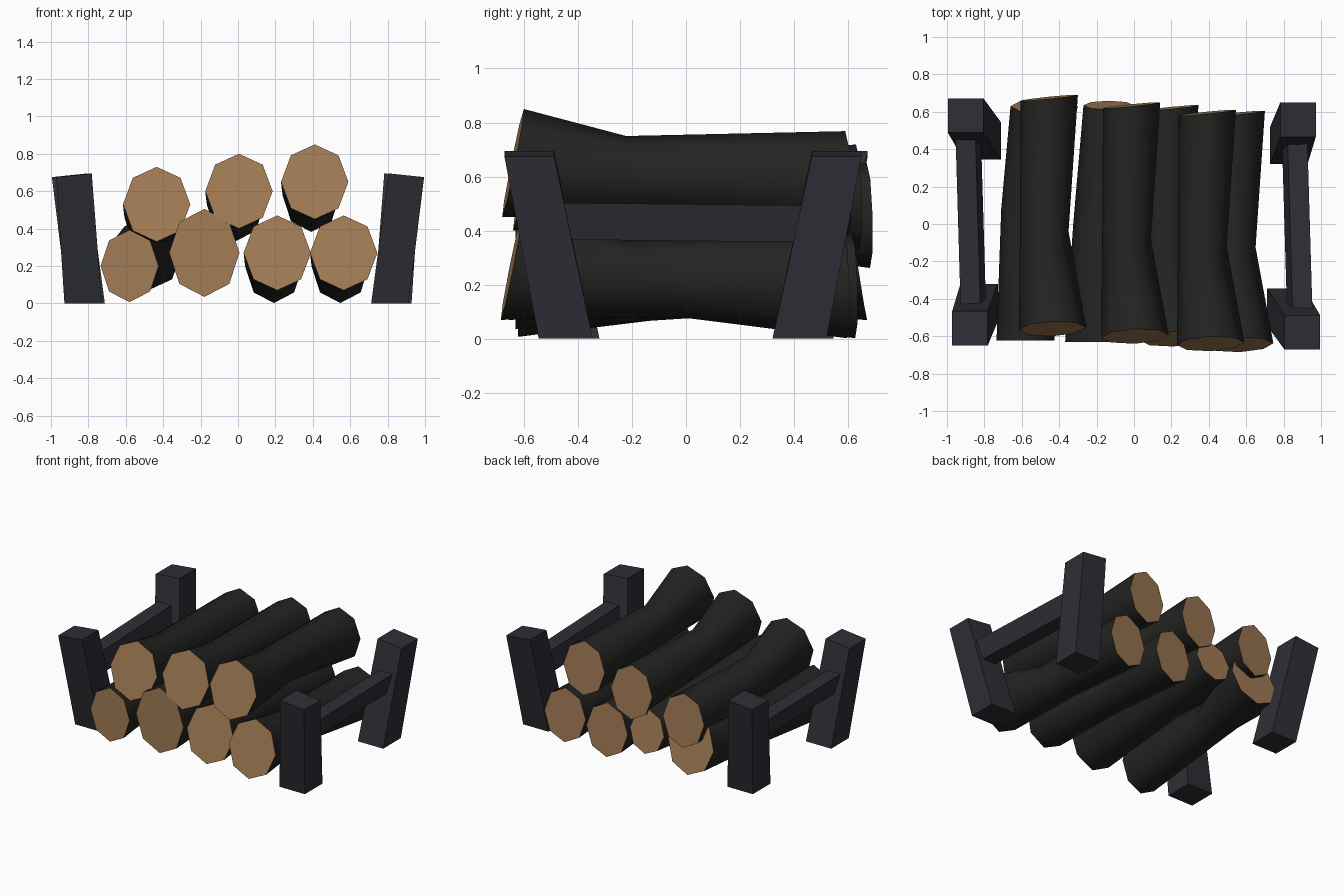
import bpy, bmesh, math

if "Cube" in bpy.data.objects:
    bpy.data.objects.remove(bpy.data.objects["Cube"])


def material(name, rgb):
    m = bpy.data.materials.new(name)
    m.diffuse_color = (*rgb, 1)
    m.use_nodes = True
    m.node_tree.nodes["Principled BSDF"].inputs["Base Color"].default_value = m.diffuse_color
    return m


BARK = material("charred_bark", (0.017, 0.017, 0.016))
WOOD = material("cut_wood", (0.36, 0.20, 0.09))
IRON = material("dark_iron", (0.027, 0.027, 0.037))


def finish(name, bm, mats):
    bmesh.ops.recalc_face_normals(bm, faces=bm.faces[:])
    me = bpy.data.meshes.new(name)
    bm.to_mesh(me)
    bm.free()
    for m in mats:
        me.materials.append(m)
    ob = bpy.data.objects.new(name, me)
    bpy.context.collection.objects.link(ob)


def log(name, rings, off=(0, 0, 0), sides=8):
    """Loft octagons: (x, y, z, x radius, z radius, y slope along x, y slope along z)."""
    bm = bmesh.new()
    loops = []
    for cx, cy, cz, rx, rz, kx, kz in rings:
        loop = []
        for i in range(sides):
            a = 2 * math.pi * i / sides
            dx, dz = rx * math.cos(a), rz * math.sin(a)
            loop.append(bm.verts.new((cx + dx + off[0], cy + kx * dx + kz * dz + off[1],
                                      cz + dz + off[2])))
        loops.append(loop)
    for a, b in zip(loops, loops[1:]):
        for i in range(sides):
            j = (i + 1) % sides
            bm.faces.new((a[i], a[j], b[j], b[i])).smooth = True
    # sawn ends
    for loop in (loops[0], loops[-1]):
        cap = bm.faces.new(loop)
        cap.material_index = 1
        for e in cap.edges:
            e.smooth = False
    finish(name, bm, [BARK, WOOD])


def bar(name, quad_a, quad_b):
    """Box between two four-point ends."""
    bm = bmesh.new()
    a = [bm.verts.new(p) for p in quad_a]
    b = [bm.verts.new(p) for p in quad_b]
    bm.faces.new(a)
    bm.faces.new(b)
    for i in range(4):
        j = (i + 1) % 4
        bm.faces.new((a[i], a[j], b[j], b[i]))
    finish(name, bm, [IRON])


# Five copies of the same bent log
bent = [(0.005, -0.60, 0.60, 0.18, 0.20, 0.04, 0.20),
        (-0.04, -0.08, 0.555, 0.13, 0.145, 0.0, -0.70),
        (-0.013, 0.635, 0.525, 0.153, 0.193, 0.10, -0.03)]
offsets = {"upper_log_left": (-0.44, 0.04, -0.07),
           "upper_log_middle": (0, 0, 0),
           "upper_log_right": (0.405, -0.04, 0.05),
           "lower_log_inner_right": (0.205, -0.015, -0.33),
           "lower_log_outer_right": (0.56, -0.045, -0.33)}
for name, off in offsets.items():
    log(name, bent, off)

# Reversed log and tapered log on the lower left
log("lower_log_outer_left", [(-0.58, -0.622, 0.20, 0.155, 0.193, 0, 0),
                             (-0.58, 0.08, 0.225, 0.13, 0.145, 0, 0.7),
                             (-0.48, 0.63, 0.27, 0.18, 0.20, 0, -0.2)])
log("lower_log_inner_left", [(-0.18, -0.63, 0.27, 0.188, 0.235, 0, 0),
                             (-0.165, 0.0, 0.275, 0.16, 0.20, 0, 0),
                             (-0.135, 0.635, 0.275, 0.135, 0.15, 0, -0.16)])

# Rack: right side, then the same side turned half way round for the left
corners = [(-1, -1), (1, -1), (1, 1), (-1, 1)]
posts = {"front": ((0.812, -0.445), (0.90, -0.58)),
         "back": ((0.828, 0.42), (0.877, 0.558))}
for side, s in (("right", 1), ("left", -1)):
    for end, (lo, hi) in posts.items():
        bar(f"{side}_{end if s > 0 else ('back' if end == 'front' else 'front')}_post",
            [(s * (lo[0] + 0.1 * i), s * (lo[1] + 0.1 * j), 0) for i, j in corners],
            [(s * (hi[0] + 0.095 * i), s * (hi[1] + 0.092 * j), 0.685 - 0.01 * i)
             for i, j in corners])
    # leaning rail between the posts
    ends = []
    for x, y, z in ((0.887, -0.50, 0.435), (0.858, 0.48, 0.425)):
        ends.append([(s * (x + 0.053 * i + 0.015 * k), s * y, z + 0.068 * k)
                     for i, k in corners])
    bar(f"{side}_rail", *ends)
